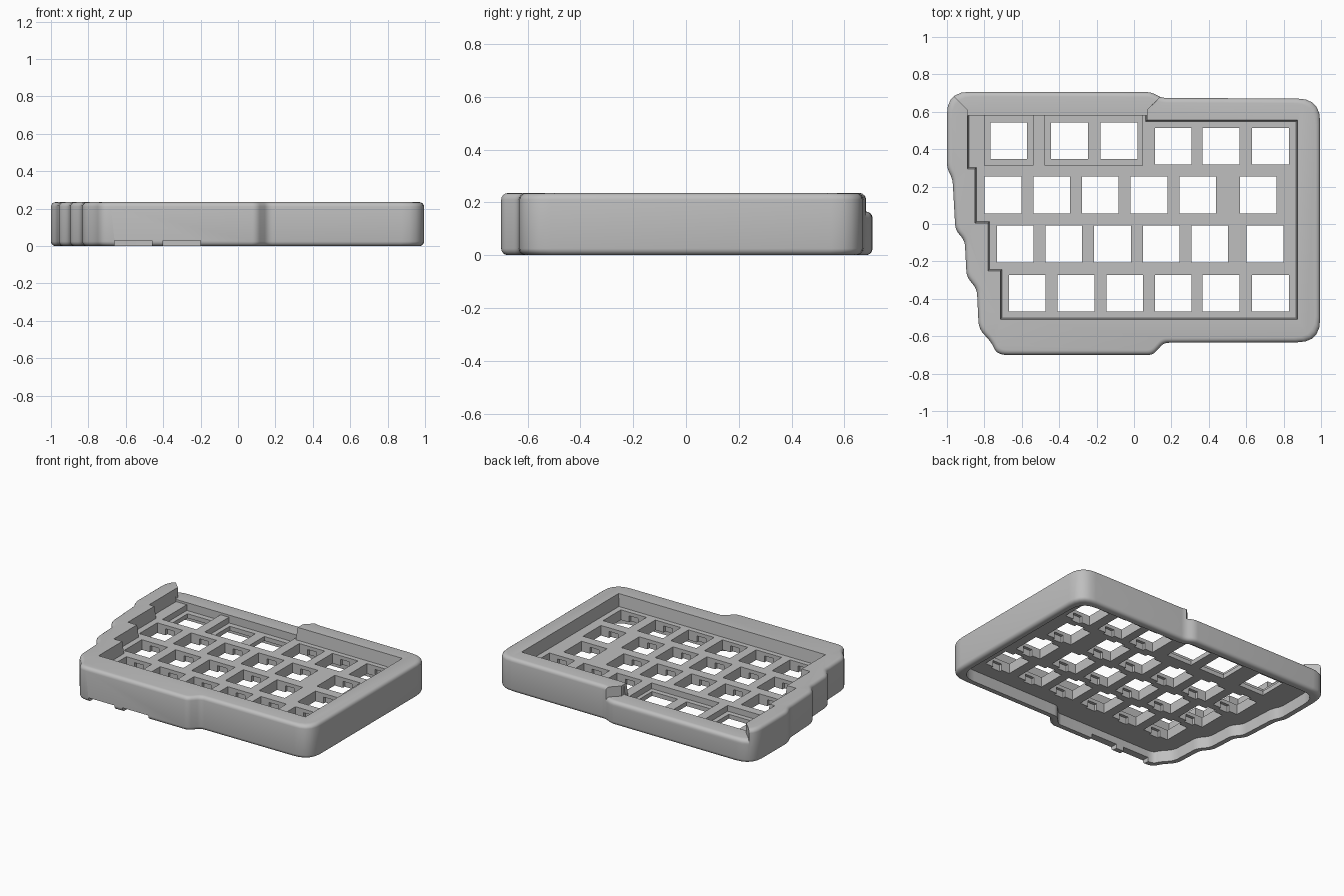
import bpy, bmesh, math
from mathutils import Vector

if "Cube" in bpy.data.objects:
    bpy.data.objects.remove(bpy.data.objects["Cube"])

grey = bpy.data.materials.new("light_grey")
grey.use_nodes = True
colour = (0.52, 0.52, 0.52, 1)
grey.diffuse_color = colour
grey.node_tree.nodes["Principled BSDF"].inputs["Base Color"].default_value = colour

TOP, LOW, PLATE, UNDER, POCKET = 0.235, 0.165, 0.15, 0.08, 0.11

# Case outline, anticlockwise: x, y, corner rounding
OUTLINE = [(-1, 0.707, 0.12), (-1, 0.30, 0.03), (-0.97, 0.24, 0.03), (-0.955, -0.03, 0.03),
           (-0.905, -0.09, 0.03), (-0.895, -0.28, 0.03), (-0.84, -0.35, 0.03),
           (-0.83, -0.56, 0.04), (-0.765, -0.63, 0.03), (-0.73, -0.70, 0.05),
           (0.10, -0.70, 0.025), (0.16, -0.635, 0.025), (0.995, -0.632, 0.12),
           (0.995, 0.67, 0.12), (0.15, 0.674, 0.025), (0.09, 0.705, 0.025)]


def inset(pts, dist):
    """Move every side of the outline inwards by dist."""
    result = []
    for i, (x, y, r) in enumerate(pts):
        p = Vector((x, y))
        a = (p - Vector(pts[i - 1][:2])).normalized()
        b = (Vector(pts[(i + 1) % len(pts)][:2]) - p).normalized()
        na, nb = Vector((-a.y, a.x)), Vector((-b.y, b.x))
        q = p + (na + nb) * dist / (1 + na.dot(nb))
        result.append((q.x, q.y, r))
    return result


def rounded(pts, steps=5):
    """Replace each corner with a short curve."""
    result = []
    for i, (x, y, r) in enumerate(pts):
        p = Vector((x, y))
        ends = []
        for other in (pts[i - 1], pts[(i + 1) % len(pts)]):
            d = Vector(other[:2]) - p
            ends.append(p + d.normalized() * min(r, d.length * 0.45))
        for k in range(steps + 1):
            t = k / steps
            result.append(ends[0] * (1 - t) ** 2 + p * 2 * t * (1 - t) + ends[1] * t * t)
    return result


def finish(name, bm):
    bmesh.ops.recalc_face_normals(bm, faces=bm.faces)
    mesh = bpy.data.meshes.new(name)
    bm.to_mesh(mesh)
    bm.free()
    mesh.materials.append(grey)
    obj = bpy.data.objects.new(name, mesh)
    bpy.context.collection.objects.link(obj)
    return obj


def loft(name, rings):
    """Stack of (points, z) rings, capped at both ends."""
    bm = bmesh.new()
    loops = [[bm.verts.new((p[0], p[1], z)) for p in pts] for pts, z in rings]
    n = len(loops[0])
    for lo, hi in zip(loops, loops[1:]):
        for i in range(n):
            bm.faces.new((lo[i], lo[(i + 1) % n], hi[(i + 1) % n], hi[i]))
    bm.faces.new(loops[0][::-1])
    bm.faces.new(loops[-1])
    return finish(name, bm)


def shell(name, height, bevel=0.025, steps=4):
    """Case block with rounded upper and lower rims."""
    arc = [(bevel * (1 - math.sin(math.pi / 2 * k / steps)),
            bevel * (1 - math.cos(math.pi / 2 * k / steps))) for k in range(steps + 1)]
    levels = [(d, z) for d, z in arc] + [(d, height - z) for d, z in reversed(arc)]
    return loft(name, [(rounded(inset(OUTLINE, d)), z) for d, z in levels])


def boxes(name, items):
    """Several boxes (x0, x1, y0, y1, z0, z1) in one mesh."""
    bm = bmesh.new()
    for x0, x1, y0, y1, z0, z1 in items:
        cube = bmesh.ops.create_cube(bm, size=1)["verts"]
        for v in cube:
            v.co = (x0 if v.co.x < 0 else x1, y0 if v.co.y < 0 else y1, z0 if v.co.z < 0 else z1)
    return finish(name, bm)


def boolean(obj, cutter, operation="DIFFERENCE"):
    mod = obj.modifiers.new(cutter.name, "BOOLEAN")
    mod.object, mod.operation, mod.solver = cutter, operation, "EXACT"
    cutter.hide_render = True
    cutter.hide_set(True)


def apply_modifiers(obj):
    bpy.context.view_layer.update()
    mesh = bpy.data.meshes.new_from_object(obj.evaluated_get(bpy.context.evaluated_depsgraph_get()))
    obj.modifiers.clear()
    obj.data = mesh
    bpy.ops.object.select_all(action="DESELECT")
    obj.select_set(True)
    bpy.context.view_layer.objects.active = obj
    bpy.ops.object.shade_smooth_by_angle(angle=math.radians(30))


# Cutters: key well with slightly sloping walls, lowered back wall, hollow underside
well = [(x, y, 0) for x, y in (
    (-0.89, 0.60), (-0.89, 0.295), (-0.85, 0.295), (-0.85, 0.005), (-0.78, 0.005),
    (-0.78, -0.25), (-0.715, -0.25), (-0.715, -0.51), (0.875, -0.51), (0.875, 0.555),
    (0.07, 0.555), (0.07, 0.60))]
well_cutter = loft("well_cutter", [(inset(well, 0.008), PLATE), (well, TOP), (well, 0.4)])
gap = [(-0.89, 0.58), (0.07, 0.58), (0.07, 0.61), (0.20, 0.74), (0.20, 0.85),
       (-1.02, 0.85), (-1.02, 0.74), (-0.89, 0.61)]
gap_cutter = loft("back_gap_cutter", [(gap, 0.13), (gap, 0.4)])
under = rounded(inset(OUTLINE, 0.05))
under_cutter = loft("underside_cutter", [(under, -0.1), (under, UNDER)])

# Key openings, row by row, with clip recesses below the surface
rows = [(0.445, (-0.67, -0.345, -0.08)),
        (0.415, (0.21, 0.465, 0.73)),
        (0.155, (-0.70, -0.44, -0.18, 0.08, 0.34, 0.665)),
        (-0.107, (-0.635, -0.375, -0.115, 0.145, 0.405, 0.70)),
        (-0.37, (-0.57, -0.31, -0.05, 0.21, 0.465, 0.73))]
keys = [(x, y) for y, xs in rows for x in xs]
h = 0.098
hole_cutter = boxes("key_hole_cutter", [(x - h, x + h, y - h, y + h, -0.1, 0.4) for x, y in keys])
clip_cutter = boxes("clip_cutter", [(x - 0.035, x + 0.035, y - h - 0.02, y + h + 0.02, 0.03, 0.125)
                                    for x, y in keys[3:]])
pocket_cutter = boxes("pocket_cutter", [(x0, x1, 0.313, 0.581, POCKET, 0.4)
                                        for x0, x1 in ((-0.80, -0.54), (-0.475, 0.045))])
notch_cutter = boxes("front_notch_cutter", [(x, x + 0.2, -0.8, -0.62, -0.1, 0.03)
                                            for x in (-0.66, -0.40)])

# Main case
case = shell("keyboard_case", TOP)
for cutter in (well_cutter, gap_cutter, under_cutter, pocket_cutter, hole_cutter,
               clip_cutter, notch_cutter):
    boolean(case, cutter)
apply_modifiers(case)

# Lowered back wall
low_wall = shell("low_back_wall", LOW)
boolean(low_wall, gap_cutter, "INTERSECT")
apply_modifiers(low_wall)

for cutter in [o for o in bpy.data.objects if o.name.endswith("_cutter")]:
    bpy.data.objects.remove(cutter)
